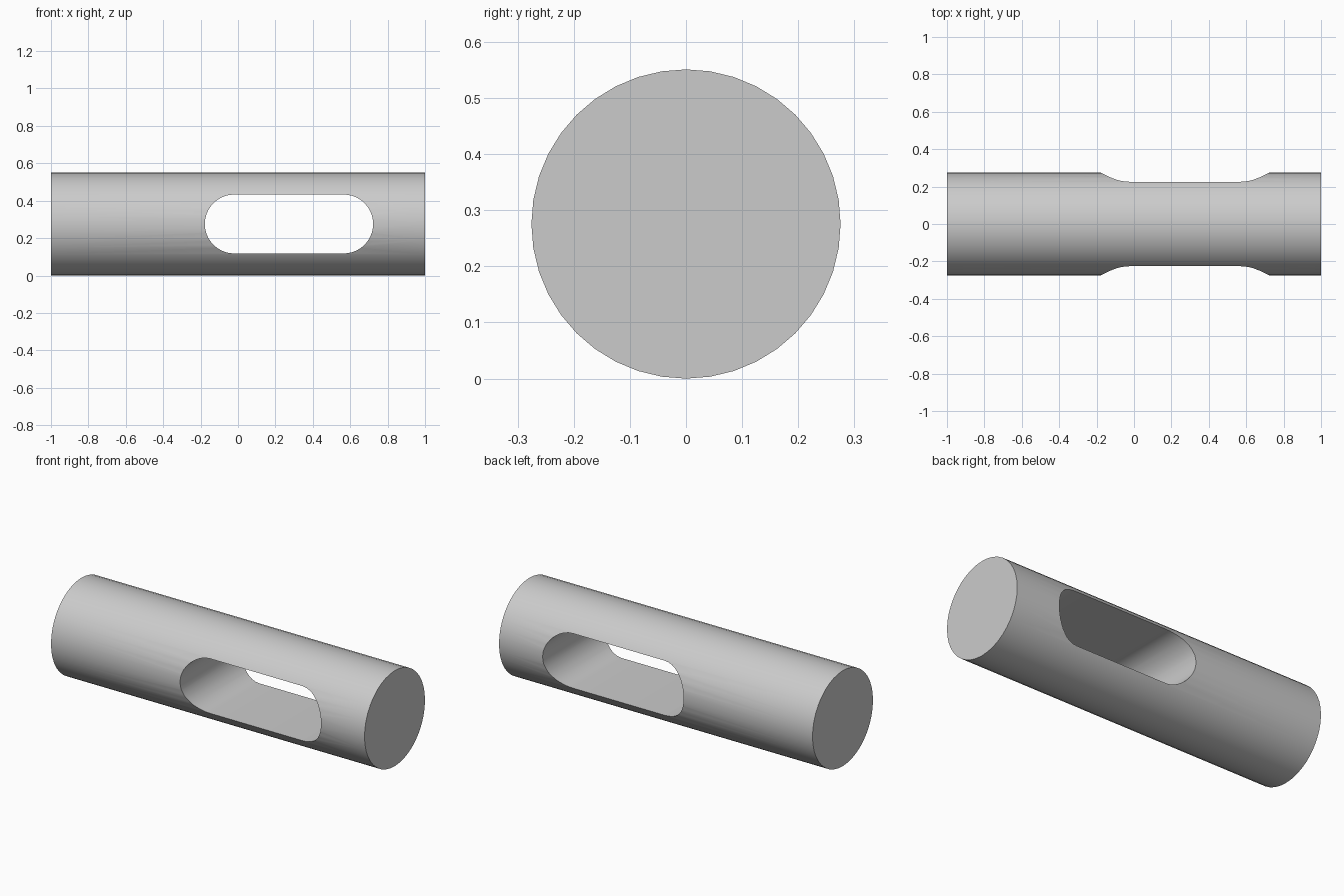
import bpy, bmesh
from math import pi, sin, cos, radians

if "Cube" in bpy.data.objects:
    bpy.data.objects.remove(bpy.data.objects["Cube"], do_unlink=True)

RADIUS = 0.2755
SLOT_RADIUS = 0.1575
SLOT_START, SLOT_END = -0.02, 0.565   # centres of the slot's round ends

grey = bpy.data.materials.new("plain grey")
grey.use_nodes = True
colour = (0.6, 0.6, 0.6, 1)
grey.diffuse_color = colour
grey.node_tree.nodes["Principled BSDF"].inputs["Base Color"].default_value = colour


def extrude_profile(name, points, offset):
    """Extrude a closed outline along an offset into a solid."""
    bm = bmesh.new()
    face = bm.faces.new([bm.verts.new(p) for p in points])
    result = bmesh.ops.extrude_face_region(bm, geom=[face], use_keep_orig=True)
    moved = [v for v in result["geom"] if isinstance(v, bmesh.types.BMVert)]
    bmesh.ops.translate(bm, verts=moved, vec=offset)
    bmesh.ops.recalc_face_normals(bm, faces=bm.faces)
    mesh = bpy.data.meshes.new(name)
    bm.to_mesh(mesh)
    bm.free()
    mesh.materials.append(grey)
    obj = bpy.data.objects.new(name, mesh)
    bpy.context.collection.objects.link(obj)
    return obj


# Solid round bar lying along x
SIDES = 40
circle = [(-1, RADIUS * sin(2 * pi * i / SIDES), RADIUS + RADIUS * cos(2 * pi * i / SIDES))
          for i in range(SIDES)]
bar = extrude_profile("slotted_bar", circle, (2, 0, 0))

# Round-ended slot passing through from front to back
STEPS = 20
slot = []
for centre, start in ((SLOT_END, -pi / 2), (SLOT_START, pi / 2)):
    for i in range(STEPS + 1):
        a = start + pi * i / STEPS
        slot.append((centre + SLOT_RADIUS * cos(a), -0.5, RADIUS + SLOT_RADIUS * sin(a)))
cutter = extrude_profile("slot_cutter", slot, (0, 1, 0))
cutter.hide_render = True

cut = bar.modifiers.new("slot", 'BOOLEAN')
cut.operation = 'DIFFERENCE'
cut.solver = 'EXACT'
cut.object = cutter

bpy.ops.object.select_all(action='DESELECT')
bar.select_set(True)
bpy.context.view_layer.objects.active = bar
bpy.ops.object.modifier_apply(modifier=cut.name)
bpy.data.objects.remove(cutter, do_unlink=True)

# Smooth walls, crisp rims
bpy.ops.object.shade_smooth_by_angle(angle=radians(30))
